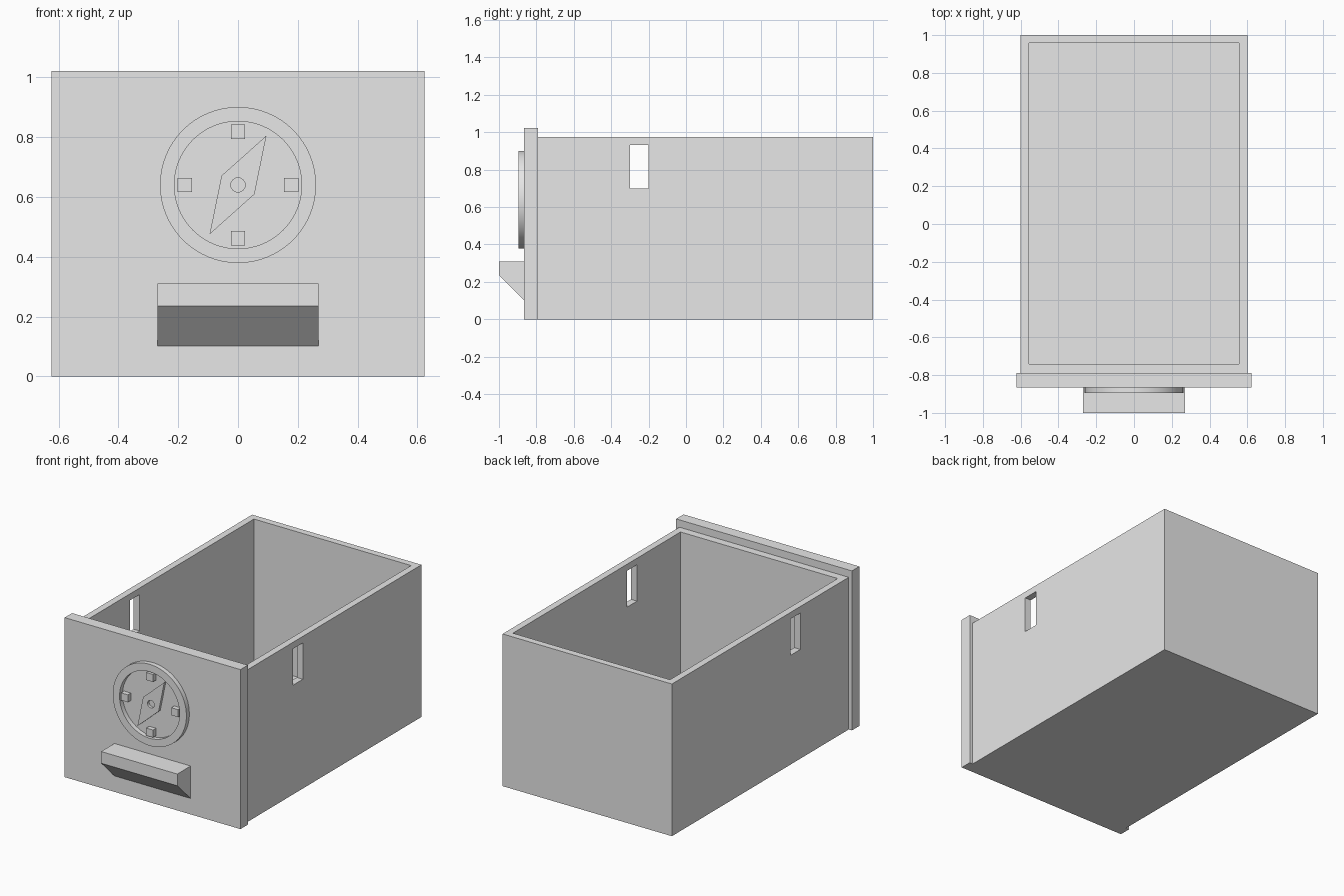
import bpy
import bmesh
import math
from mathutils import Matrix, Vector

if "Cube" in bpy.data.objects:
    bpy.data.objects.remove(bpy.data.objects["Cube"])

GREY = (0.8, 0.8, 0.8, 1.0)
grey = bpy.data.materials.new("plain grey")
grey.use_nodes = True
grey.diffuse_color = GREY
grey.node_tree.nodes["Principled BSDF"].inputs["Base Color"].default_value = GREY


def finish(name, bm):
    bmesh.ops.recalc_face_normals(bm, faces=bm.faces)
    mesh = bpy.data.meshes.new(name)
    bm.to_mesh(mesh)
    bm.free()
    mesh.materials.append(grey)
    obj = bpy.data.objects.new(name, mesh)
    bpy.context.collection.objects.link(obj)
    return obj


def box(name, low, high):
    low, high = Vector(low), Vector(high)
    bm = bmesh.new()
    bmesh.ops.create_cube(bm, size=1, matrix=Matrix.Translation((low + high) / 2)
                          @ Matrix.Diagonal((high - low).to_4d()))
    return finish(name, bm)


def prism(name, points, offset):
    """Extrude a flat outline along an offset."""
    bm = bmesh.new()
    face = bm.faces.new([bm.verts.new(p) for p in points])
    new = bmesh.ops.extrude_face_region(bm, geom=[face], use_keep_orig=True)
    bmesh.ops.translate(bm, vec=offset,
                        verts=[v for v in new["geom"] if isinstance(v, bmesh.types.BMVert)])
    return finish(name, bm)


def circle(radius, y, sides):
    steps = [2 * math.pi * i / sides for i in range(sides)]
    return [(radius * math.cos(a), y, DIAL_Z + radius * math.sin(a)) for a in steps]


def cut(target, cutter):
    mod = target.modifiers.new("cut", "BOOLEAN")
    mod.operation = "DIFFERENCE"
    mod.solver = "EXACT"
    mod.object = cutter
    bpy.context.view_layer.objects.active = target
    bpy.ops.object.modifier_apply(modifier=mod.name)
    bpy.data.objects.remove(cutter)


PANEL_Y = -0.865
BACK_Y = -0.79
DIAL_Z = 0.64

# Open drawer box with a slot through both side walls
drawer = box("drawer_box", (-0.6, BACK_Y, 0), (0.6, 1, 0.975))
cut(drawer, box("cavity_cutter", (-0.557, -0.74, 0.045), (0.557, 0.957, 1.2)))
cut(drawer, box("slot_cutter", (-1, -0.3, 0.7), (1, -0.2, 0.933)))

# Front panel and wedge-shaped pull
box("front_panel", (-0.623, PANEL_Y, 0), (0.623, BACK_Y, 1.022))
pull = [(PANEL_Y, 0.31), (-1, 0.31), (-1, 0.235), (PANEL_Y, 0.102)]
prism("pull_handle", [(-0.27, y, z) for y, z in pull], (0.54, 0, 0))

# Round dial rim
rim = prism("dial_rim", circle(0.261, PANEL_Y, 64), (0, -0.03, 0))
cut(rim, prism("rim_cutter", circle(0.213, PANEL_Y + 0.1, 64), (0, -0.2, 0)))
bpy.ops.object.select_all(action="DESELECT")
rim.select_set(True)
bpy.context.view_layer.objects.active = rim
bpy.ops.object.shade_smooth_by_angle(angle=math.radians(30))

# Four square dial markers
for name, dx, dz in (("top", 0, 1), ("bottom", 0, -1), ("left", 1, 0), ("right", -1, 0)):
    x, z = 0.178 * dx, DIAL_Z + 0.178 * dz
    box("dial_marker_" + name, (x - 0.024, PANEL_Y - 0.03, z - 0.024),
        (x + 0.024, PANEL_Y, z + 0.024))

# Slanted needle with a pivot hole
half = [(0.095, 0.165), (0.055, -0.031)]
outline = half + [(-x, -z) for x, z in half]
needle = prism("dial_needle", [(x, PANEL_Y, DIAL_Z + z) for x, z in outline], (0, -0.017, 0))
cut(needle, prism("pivot_cutter", circle(0.024, PANEL_Y + 0.1, 24), (0, -0.2, 0)))
